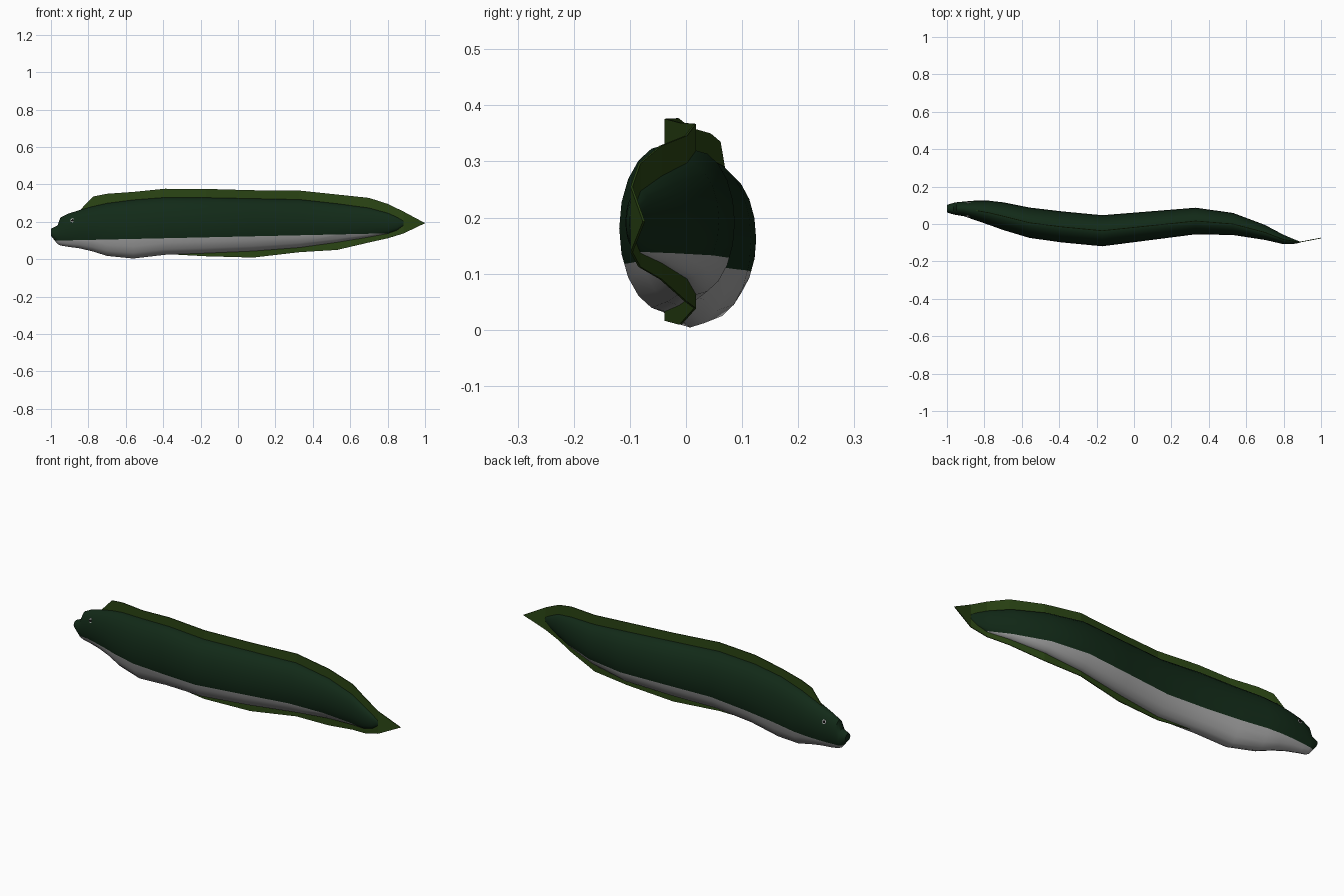
import bpy, bmesh, math
from mathutils import Vector

if "Cube" in bpy.data.objects:
    bpy.data.objects.remove(bpy.data.objects["Cube"])


def material(name, rgb):
    m = bpy.data.materials.new(name)
    m.diffuse_color = (*rgb, 1)
    m.use_nodes = True
    m.node_tree.nodes["Principled BSDF"].inputs["Base Color"].default_value = m.diffuse_color
    return m


skin = material("dark green skin", (0.006, 0.023, 0.009))
belly = material("pale grey belly", (0.38, 0.38, 0.38))
fin_green = material("olive fin", (0.024, 0.060, 0.007))
eye_white = material("eye white", (0.7, 0.7, 0.7))
eye_black = material("pupil black", (0.005, 0.005, 0.005))

# Body stations: x, y centre, half width, bottom z, top z
BODY = [(-1.0, .082, .020, .125, .163), (-.965, .082, .031, .082, .180),
        (-.95, .082, .034, .074, .222), (-.91, .081, .039, .067, .243),
        (-.85, .073, .052, .059, .262), (-.78, .061, .064, .043, .282),
        (-.70, .042, .074, .018, .300), (-.56, .007, .081, .004, .318),
        (-.39, -.015, .083, .024, .331), (-.17, -.036, .083, .032, .330),
        (.08, -.010, .077, .043, .325), (.33, .016, .071, .062, .320),
        (.53, .000, .059, .090, .298), (.70, -.045, .040, .118, .275),
        (.80, -.083, .025, .136, .248), (.85, -.093, .014, .155, .225),
        (.885, -.097, .004, .180, .205)]


def lerp(table, x, col):
    for a, b in zip(table, table[1:]):
        if x <= b[0]:
            t = max(0, (x - a[0]) / (b[0] - a[0]))
            return a[col] + (b[col] - a[col]) * t
    return table[-1][col]


def finish(bm, name, mats, angle=30):
    me = bpy.data.meshes.new(name)
    bm.to_mesh(me)
    bm.free()
    ob = bpy.data.objects.new(name, me)
    bpy.context.collection.objects.link(ob)
    for m in mats:
        me.materials.append(m)
    bpy.ops.object.select_all(action='DESELECT')
    ob.select_set(True)
    bpy.context.view_layer.objects.active = ob
    if angle:
        bpy.ops.object.shade_smooth_by_angle(angle=math.radians(angle))
    return ob


# Body: lofted oval rings
bm = bmesh.new()
N = 20
rings = []
for x, y, w, lo, hi in BODY:
    rings.append([bm.verts.new((x, y + w * math.cos(a), (lo + hi) / 2 + (hi - lo) / 2 * math.sin(a)))
                  for a in (2 * math.pi * i / N for i in range(N))])
for r, s in zip(rings, rings[1:]):
    for i in range(N):
        j = (i + 1) % N
        bm.faces.new((r[i], r[j], s[j], s[i]))
bm.faces.new(rings[0])
bm.faces.new(rings[-1])
bmesh.ops.recalc_face_normals(bm, faces=bm.faces)
# Pale belly below a gently rising line
co, no = Vector((0, 0, .121)), Vector((-.022, 0, 1)).normalized()
bmesh.ops.bisect_plane(bm, geom=bm.verts[:] + bm.edges[:] + bm.faces[:], plane_co=co, plane_no=no)
for f in bm.faces:
    f.material_index = int((f.calc_center_median() - co).dot(no) < 0)
finish(bm, "body", [skin, belly], 35)

# Fins: thin sheets following the spine, outer edge (x, z)
DORSAL = [(-.845, .262), (-.775, .335), (-.70, .350), (-.56, .360), (-.39, .377), (-.17, .376),
          (.08, .369), (.33, .367), (.53, .346), (.70, .328), (.80, .296), (.885, .255), (1.0, .193)]
VENTRAL = [(-.39, .028), (-.17, .016), (.08, .009), (.33, .038), (.53, .050),
           (.70, .090), (.80, .112), (.885, .138), (1.0, .193)]


def fin(name, edge, col, inset):
    bm = bmesh.new()
    prev = None
    for x, z in edge:
        y = lerp(BODY, x, 1) if x < .95 else -.075
        inner = .193 if x > .86 else lerp(BODY, x, col) + inset
        outer = bm.verts.new((x, y, z))
        cur = (outer, outer if x == 1.0 else bm.verts.new((x, y, inner)))
        if prev:
            vs = [prev[0], cur[0], cur[1], prev[1]]
            bm.faces.new(list(dict.fromkeys(vs)))
        prev = cur
    ob = finish(bm, name, [fin_green], 0)
    mod = ob.modifiers.new("thickness", 'SOLIDIFY')
    mod.thickness, mod.offset = .004, 0


fin("dorsal_fin", DORSAL, 4, -.02)
fin("ventral_fin", VENTRAL, 3, .02)

# Eyes: small white plates with a dark pupil, on both sides
for side, label in ((-1, "near"), (1, "far")):
    for part, r, out, mat in (("eye", .011, .034, eye_white), ("pupil", .007, .0365, eye_black)):
        bpy.ops.mesh.primitive_cylinder_add(
            vertices=12, radius=r, depth=.006,
            location=(-.885, lerp(BODY, -.885, 1) + side * (out + .002), .207),
            rotation=(math.radians(-side * 75), 0, 0))
        ob = bpy.context.object
        ob.name = f"{label}_{part}"
        ob.data.materials.append(mat)
